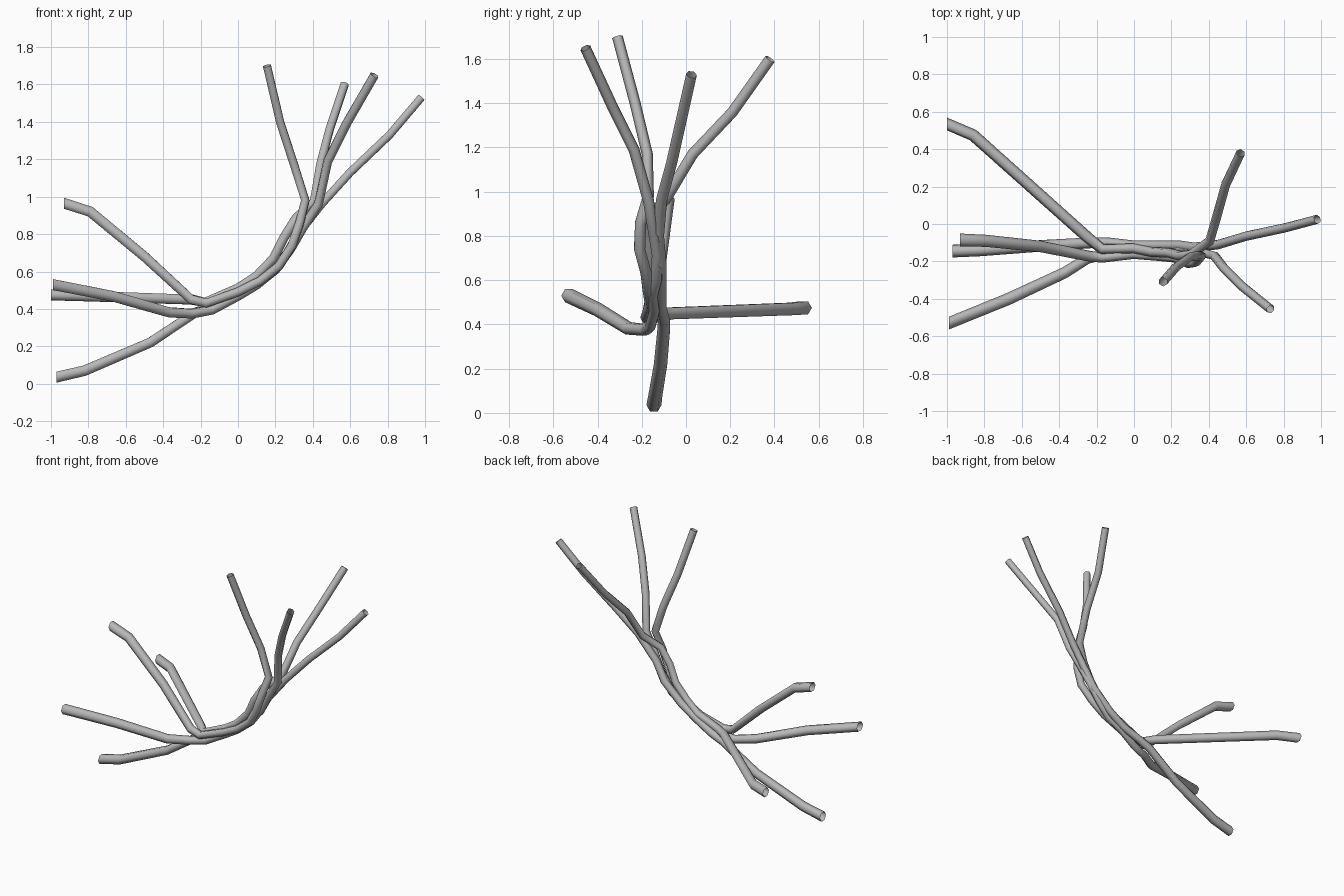
import bpy
import bmesh
from math import cos, sin, tau
from mathutils import Vector

SIDES = 6
ROOT_RADIUS, STEM_RADIUS, TIP_RADIUS = 0.034, 0.027, 0.0245
TAPER_RINGS = 4

default_cube = bpy.data.objects.get("Cube")
if default_cube:
    bpy.data.objects.remove(default_cube)

# One neutral grey for every strand
grey = bpy.data.materials.new("neutral grey")
grey.use_nodes = True
colour = (0.48, 0.48, 0.48, 1)
grey.diffuse_color = colour
grey.node_tree.nodes["Principled BSDF"].inputs["Base Color"].default_value = colour


def ring_normals(points):
    """Tangent at every point; the root end is cut square to the x axis."""
    steps = [(b - a).normalized() for a, b in zip(points, points[1:])]
    inner = [(a + b).normalized() for a, b in zip(steps, steps[1:])]
    return [Vector((1, 0, 0))] + inner + [steps[-1]]


def ring_radius(index, last):
    """Thick root, even stem and a slightly thinner tip."""
    if index < TAPER_RINGS:
        return ROOT_RADIUS + (STEM_RADIUS - ROOT_RADIUS) * index / TAPER_RINGS
    blend = (index - TAPER_RINGS) / (last - TAPER_RINGS)
    return STEM_RADIUS + (TIP_RADIUS - STEM_RADIUS) * blend


def strand(name, path):
    """Sweep an open, tapering tube along a path with a twist-free frame."""
    points = [Vector(p) for p in path]
    mesh = bpy.data.meshes.new(name)
    bm = bmesh.new()
    side = Vector((0, 1, 0))
    rings = []
    for index, (point, normal) in enumerate(zip(points, ring_normals(points))):
        # Carry the side vector along so that the faces do not twist
        side = (side - normal * side.dot(normal)).normalized()
        up = normal.cross(side)
        radius = ring_radius(index, len(points) - 1)
        ring = []
        for k in range(SIDES):
            angle = tau * k / SIDES
            offset = side * cos(angle) + up * sin(angle)
            ring.append(bm.verts.new(point + offset * radius))
        rings.append(ring)
    for low, high in zip(rings, rings[1:]):
        for k in range(SIDES):
            n = (k + 1) % SIDES
            bm.faces.new((low[k], low[n], high[n], high[k]))
    for face in bm.faces:
        face.smooth = True
    bm.to_mesh(mesh)
    bm.free()
    mesh.materials.append(grey)
    obj = bpy.data.objects.new(name, mesh)
    bpy.context.collection.objects.link(obj)


# Upper root, running along the front of the bundle to the inward tip
strand("front_strand", [
    (-.93, -.085, .965), (-.79, -.09, .92), (-.5, -.12, .68),
    (-.25, -.17, .45), (-.17, -.18, .43), (0, -.16, .49),
    (.12, -.17, .55), (.22, -.18, .63), (.29, -.21, .74),
    (.33, -.205, .86), (.36, -.17, .98), (.3, -.175, 1.17),
    (.225, -.23, 1.4), (.155, -.31, 1.7)])

# Front root, passing under the bundle to the forward tip
strand("lower_strand", [
    (-.99, -.53, .53), (-.67, -.4, .468), (-.37, -.26, .382),
    (-.25, -.185, .375), (-.14, -.16, .395), (0, -.14, .47),
    (.1, -.15, .53), (.2, -.13, .61), (.28, -.13, .72),
    (.35, -.15, .84), (.43, -.17, .96), (.48, -.235, 1.19),
    (.58, -.335, 1.39), (.73, -.455, 1.65)])

# Back root, riding on top of the bundle to the rear tip
strand("upper_strand", [
    (-1, .535, .475), (-.86, .475, .47), (-.25, -.07, .45),
    (-.17, -.135, .435), (0, -.13, .51), (.1, -.15, .575),
    (.19, -.155, .67), (.245, -.17, .78), (.31, -.16, .885),
    (.405, -.09, .97), (.44, .03, 1.17), (.49, .21, 1.36),
    (.57, .38, 1.6)])

# Low root, following the rear of the bundle to the outward tip
strand("rear_strand", [
    (-.97, -.145, .035), (-.82, -.14, .07), (-.47, -.115, .22),
    (-.22, -.1, .385), (-.13, -.1, .42), (0, -.115, .48),
    (.12, -.115, .56), (.25, -.115, .68), (.32, -.125, .8),
    (.45, -.11, .965), (.6, -.065, 1.13), (.81, -.02, 1.33),
    (.98, .025, 1.53)])
